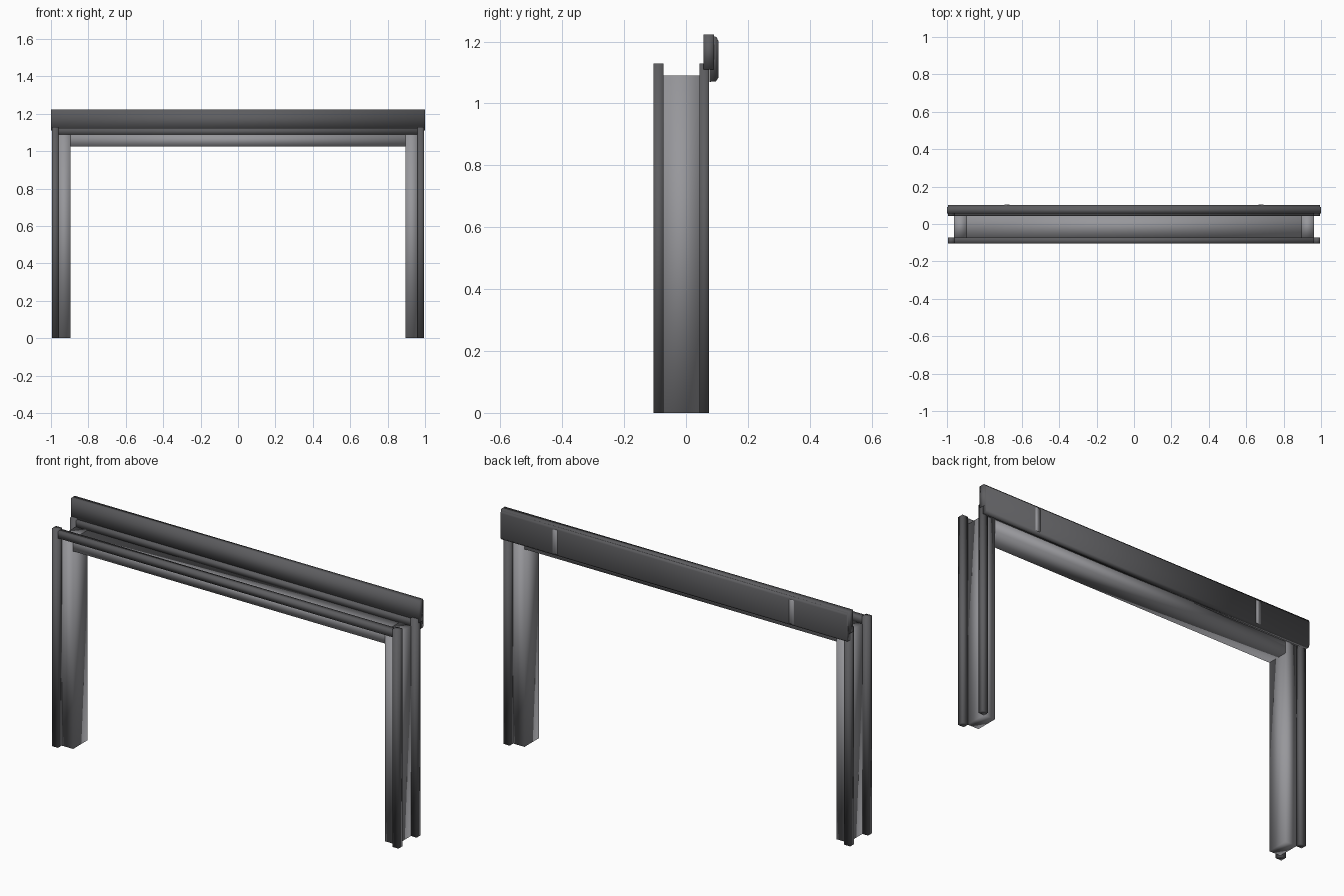
import bpy, bmesh

if "Cube" in bpy.data.objects:
    bpy.data.objects.remove(bpy.data.objects["Cube"])


def material(name, v):
    m = bpy.data.materials.new(name)
    m.diffuse_color = (v, v, v * 1.06, 1)
    m.use_nodes = True
    m.node_tree.nodes["Principled BSDF"].inputs["Base Color"].default_value = m.diffuse_color
    return m


DARK = material("dark_grey", 0.11)
MID = material("mid_grey", 0.31)


def finish(name, bm, mat):
    bmesh.ops.recalc_face_normals(bm, faces=bm.faces)
    me = bpy.data.meshes.new(name)
    bm.to_mesh(me)
    bm.free()
    me.materials.append(mat)
    for p in me.polygons:
        p.use_smooth = True      # soft shading across the plain boxes
    ob = bpy.data.objects.new(name, me)
    bpy.context.collection.objects.link(ob)
    return ob


def box(name, x, y, z, mat):
    bm = bmesh.new()
    bmesh.ops.create_cube(bm, size=1)
    for v in bm.verts:
        v.co = [r[0] if c < 0 else r[1] for c, r in zip(v.co, (x, y, z))]
    return finish(name, bm, mat)


def extrude_profile(name, pts, x, mat):
    """Extrude a (y, z) outline along x."""
    bm = bmesh.new()
    face = bm.faces.new([bm.verts.new((x[0], y, z)) for y, z in pts])
    out = bmesh.ops.extrude_face_region(bm, geom=[face])
    moved = [g for g in out["geom"] if isinstance(g, bmesh.types.BMVert)]
    bmesh.ops.translate(bm, verts=moved, vec=(x[1] - x[0], 0, 0))
    return finish(name, bm, mat)


def side_range(side, a, b):
    return tuple(sorted((side * a, side * b)))


FRONT, BACK = (-0.105, -0.072), (0.044, 0.075)

# Inner jambs and outer posts on both sides
for side, label in ((-1, "left"), (1, "right")):
    box(f"{label}_jamb", side_range(side, 0.895, 0.962), (-0.074, 0.046), (0, 1.09), MID)
    box(f"{label}_front_post", side_range(side, 0.96, 0.995), FRONT, (0, 1.13), DARK)
    box(f"{label}_back_post", side_range(side, 0.96, 0.995), BACK, (0, 1.13), DARK)

# Header between the jambs, with a rail along its front and back
box("header", (-0.895, 0.895), (-0.074, 0.046), (1.026, 1.09), MID)
box("header_front_rail", (-0.96, 0.96), FRONT, (1.088, 1.123), DARK)
box("header_back_rail", (-0.96, 0.96), BACK, (1.088, 1.123), DARK)

# Top board, with a slightly shorter rounded plate overhanging behind it
box("top_board", (-1, 1), (0.057, 0.09), (1.11, 1.223), DARK)
plate = [(0.076, 1.07), (0.097, 1.071), (0.102, 1.08), (0.102, 1.207),
         (0.099, 1.214), (0.092, 1.217), (0.076, 1.217)]
extrude_profile("back_plate", plate, (-0.994, 0.994), DARK)

# Shallow clips on the back plate
clip = [(0.098, 1.076), (0.105, 1.083), (0.105, 1.203), (0.098, 1.21)]
for side, label in ((-1, "left"), (1, "right")):
    extrude_profile(f"{label}_clip", clip, side_range(side, 0.665, 0.692), MID)
